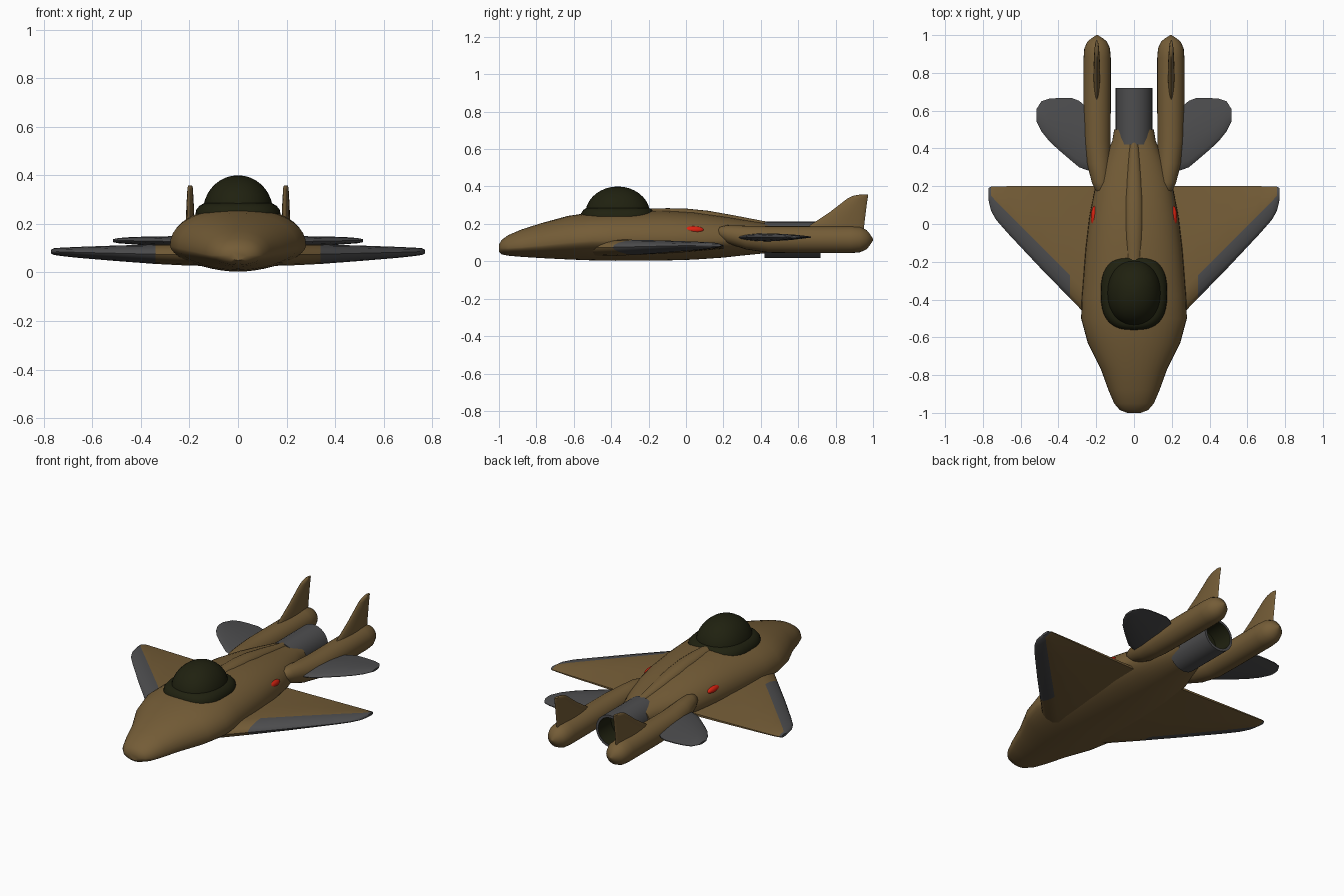
import bpy, bmesh, math
from mathutils import Vector

if "Cube" in bpy.data.objects:
    bpy.data.objects.remove(bpy.data.objects["Cube"])


def material(name, rgb):
    m = bpy.data.materials.new(name)
    m.diffuse_color = (*rgb, 1)
    m.use_nodes = True
    m.node_tree.nodes["Principled BSDF"].inputs["Base Color"].default_value = m.diffuse_color
    return m


BROWN = material("brown_paint", (0.175, 0.108, 0.038))
GREY = material("grey_metal", (0.075, 0.075, 0.078))
GLASS = material("dark_olive_glass", (0.014, 0.015, 0.005))
RED = material("red_light", (0.68, 0.016, 0.005))


def loft(name, rings, mats, rule=None, angle=40):
    """Skin closed rings of equal length, cap both ends, colour faces by rule."""
    bm = bmesh.new()
    loops = [[bm.verts.new(p) for p in ring] for ring in rings]
    n = len(loops[0])
    for a, b in zip(loops, loops[1:]):
        for i in range(n):
            j = (i + 1) % n
            bm.faces.new((a[i], a[j], b[j], b[i]))
    bm.faces.new(loops[0])
    bm.faces.new(loops[-1])
    bmesh.ops.recalc_face_normals(bm, faces=bm.faces)
    if rule:
        for f in bm.faces:
            f.material_index = rule(f.calc_center_median())
    me = bpy.data.meshes.new(name)
    bm.to_mesh(me)
    bm.free()
    for m in mats:
        me.materials.append(m)
    ob = bpy.data.objects.new(name, me)
    bpy.context.collection.objects.link(ob)
    bpy.ops.object.select_all(action='DESELECT')
    ob.select_set(True)
    bpy.context.view_layer.objects.active = ob
    bpy.ops.object.shade_smooth_by_angle(angle=math.radians(angle))
    return ob


def power(v, n):
    return math.copysign(abs(v) ** (2 / n), v)


def oval(a, up, down, n_up=2, n_down=2, count=32):
    """Closed oval as (u, v) pairs with separate upper and lower halves."""
    pts = []
    for i in range(count):
        t = 2 * math.pi * i / count
        c, s = math.cos(t), math.sin(t)
        n, h = (n_up, up) if s >= 0 else (n_down, down)
        pts.append((a * power(c, n), h * power(s, n)))
    return pts


# Fuselage: y, half width, bottom, widest height, top
body = [(-1.0, .035, .05, .07, .09), (-.985, .075, .037, .07, .115),
        (-.95, .105, .03, .07, .14), (-.88, .135, .024, .075, .17),
        (-.77, .175, .017, .085, .205), (-.63, .245, .01, .1, .243),
        (-.5, .28, .005, .11, .262), (-.38, .276, .003, .11, .27),
        (-.13, .256, .004, .11, .272), (.04, .236, .009, .11, .262),
        (.2, .205, .02, .11, .24), (.32, .165, .033, .115, .22),
        (.44, .115, .045, .12, .2), (.5, .105, .05, .12, .19)]
loft("fuselage", [[(u, y, zc + v) for u, v in oval(w, zt - zc, zc - zb, 2.2, 1.75, 40)]
                  for y, w, zb, zc, zt in body], [BROWN])

# Dorsal spine: y, half width, top
spine = [(-.25, .04, .279), (-.1, .046, .284), (0, .049, .282), (.12, .048, .27),
         (.25, .042, .247), (.38, .033, .222), (.47, .022, .205)]
loft("dorsal_spine", [[(u, y, zt - .035 + v) for u, v in oval(w, .035, .035, count=20)]
                      for y, w, zt in spine], [BROWN])

# Canopy: rounded rim below, dome above
CY = -.365
rim = [(.19, .172, .19), (.235, .176, .198), (.258, .172, .195), (.275, .158, .183),
       (.285, .14, .168)]
loft("canopy_rim", [[(u, CY + v, z) for u, v in oval(a, b, b, 2.7, 2.7, 40)]
                    for z, a, b in rim], [GLASS])
dome = []
for k in range(10):
    t = math.radians(k * 88 / 9)
    r = math.cos(t)
    dome.append([(u, CY + v, .25 + .15 * math.sin(t))
                 for u, v in oval(.144 * r, .174 * r, .174 * r, 2.15, 2.15, 40)])
loft("canopy_dome", dome, [GLASS])

# Exhaust nozzle: hollow tube with a dark inside
tube = [(.42, .097), (.72, .097), (.72, .082), (.6, .08)]
loft("exhaust_nozzle", [[(u, y, .115 + v) for u, v in oval(r, r, r)] for y, r in tube],
     [GREY, GLASS],
     lambda c: int(.5 < c.y < .719 and math.hypot(c.x, c.z - .115) < .09))


def airfoil(x, y0, y1, y2, z, t):
    """Lens section: leading edge y0, thickest line y1, trailing edge y2."""
    front = [(0, 0), (.06, .3), (.25, .6), (.6, .88), (1, 1)]
    back = [(.5, .72), (1, .14)]
    top = [(y0 + f * (y1 - y0), h * t) for f, h in front]
    top += [(y1 + f * (y2 - y1), h * t) for f, h in back]
    return [(x, y, z + h) for y, h in top] + [(x, y, z - h) for y, h in reversed(top[1:])]


# Wing sections: x, leading edge, grey boundary, trailing edge, height, half thickness
wing = [(.1, -.63, -.51, .2, .072, .046), (.22, -.515, -.39, .2, .073, .044),
        (.34, -.392, -.27, .2, .075, .04), (.5, -.228, -.11, .2, .079, .032),
        (.667, -.05, .057, .2, .083, .022), (.73, .022, .12, .199, .085, .017),
        (.757, .07, .15, .198, .086, .014), (.77, .125, .172, .19, .086, .008)]
# Tailplane sections in the same order
tail = [(.15, .25, .42, .56, .128, .024), (.22, .275, .43, .59, .128, .023),
        (.29, .3, .45, .652, .128, .021), (.33, .333, .47, .667, .129, .02),
        (.4, .393, .5, .667, .13, .017), (.45, .44, .53, .663, .131, .014),
        (.49, .49, .56, .65, .131, .011), (.515, .54, .58, .61, .131, .006)]
# Boom rings: y, centre x, centre z, radius
boom = [(.165, .175, .155, .012), (.18, .175, .153, .03), (.22, .175, .145, .048),
        (.32, .186, .127, .063), (.44, .195, .117, .071), (.6, .195, .116, .072),
        (.88, .195, .116, .072), (.93, .195, .116, .068), (.965, .195, .116, .052),
        (.982, .195, .116, .032), (1.0, .195, .116, .004)]
# Tail fin sections: z, leading edge, trailing edge, half thickness
fin = [(.12, .6, .945, .02), (.195, .665, .953, .018), (.22, .705, .956, .017),
       (.26, .765, .961, .016), (.3, .817, .966, .014), (.335, .862, .971, .012),
       (.35, .893, .974, .011), (.357, .93, .972, .008)]


def wing_rule(c):
    x = abs(c.x)
    return int(x > .34 and (c.y < x - .61 or x > .76))


for side, s in (("left", -1), ("right", 1)):
    def flip(rings):
        return [[(s * x, y, z) for x, y, z in ring] for ring in rings]

    loft(side + "_wing", flip([airfoil(*w) for w in wing]), [BROWN, GREY], wing_rule)
    loft(side + "_tailplane", flip([airfoil(*w) for w in tail]), [GREY])
    loft(side + "_boom", flip([[(cx + u, y, cz + v) for u, v in oval(r, r, r, count=24)]
                               for y, cx, cz, r in boom]), [BROWN])
    # Upright fin: lens section, thickest at mid chord
    rings = []
    for z, y0, y1, t in fin:
        m, h = (y0 + y1) / 2, (y1 - y0) / 2
        rings.append([(.197 + v, m + u, z) for u, v in oval(h, t, t, 1.7, 1.7, 20)])
    loft(side + "_fin", flip(rings), [BROWN])
    # Side light: stretched ball
    ball = []
    for k in range(9):
        a = math.radians(-88 + 22 * k)
        r = math.cos(a)
        ball.append([(.209 + u, .037 + .058 * math.sin(a), .168 + v)
                     for u, v in oval(.019 * r, .02 * r, .02 * r, count=16)])
    loft(side + "_light", flip(ball), [RED])
